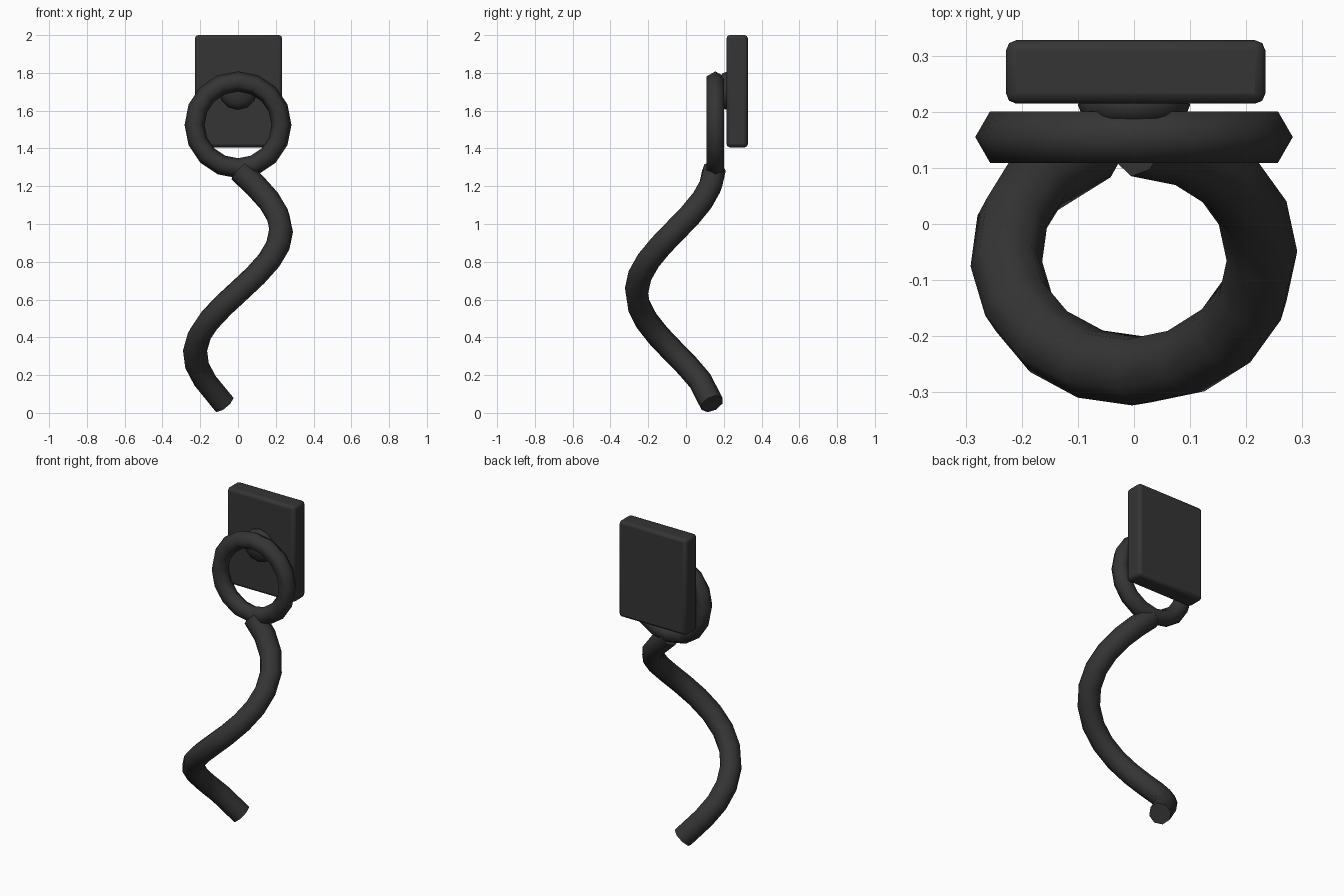
import bpy
from math import sin, cos, radians, pi

old = bpy.data.objects.get("Cube")
if old:
    bpy.data.objects.remove(old)

# Single dark grey material
black = bpy.data.materials.new("charcoal")
black.use_nodes = True
black.diffuse_color = (0.035, 0.035, 0.035, 1)
black.node_tree.nodes["Principled BSDF"].inputs["Base Color"].default_value = black.diffuse_color


def finish(name, angle):
    """Name the active part, colour it and smooth edges below the angle."""
    ob = bpy.context.object
    ob.name = name
    ob.data.materials.clear()
    ob.data.materials.append(black)
    bpy.ops.object.transform_apply(location=False, rotation=True, scale=True)
    bpy.ops.object.shade_smooth_by_angle(angle=radians(angle))
    return ob


# Back plate with softened edges
bpy.ops.mesh.primitive_cube_add(size=1, location=(0.003, 0.271, 1.703))
bpy.context.object.scale = (0.462, 0.113, 0.595)
plate = finish("back_plate", 40)
bevel = plate.modifiers.new("soft_edges", "BEVEL")
bevel.width = 0.018
bevel.segments = 2

# Flattened stud joining the plate to the ring
bpy.ops.mesh.primitive_uv_sphere_add(segments=12, ring_count=8, radius=1,
                                     location=(0, 0.212, 1.705), rotation=(pi / 2, 0, 0))
bpy.context.object.scale = (0.1, 0.1, 0.05)
finish("stud", 70)

# Hanging ring
bpy.ops.mesh.primitive_torus_add(major_segments=16, minor_segments=6, major_radius=0.23,
                                 minor_radius=0.053, location=(0, 0.155, 1.525),
                                 rotation=(pi / 2, 0, 0))
finish("ring", 80)

# Coiled cord: almost one turn of a slightly oval helix, with a straight tip
path = []
for i in range(15):
    t = radians(2 + 22 * i)
    path.append((0.228 * sin(t), -0.057 + 0.205 * cos(t), 1.29 - 1.3 * t / (2 * pi)))
path.append((-0.075, 0.138, 0.048))

curve = bpy.data.curves.new("cord_path", "CURVE")
curve.dimensions = "3D"
curve.bevel_depth = 0.064
curve.bevel_resolution = 2
curve.use_fill_caps = True
spline = curve.splines.new("POLY")
spline.points.add(len(path) - 1)
for point, co in zip(spline.points, path):
    point.co = (*co, 1)
cord = bpy.data.objects.new("cord", curve)
bpy.context.collection.objects.link(cord)
bpy.ops.object.select_all(action="DESELECT")
cord.select_set(True)
bpy.context.view_layer.objects.active = cord
bpy.ops.object.convert(target="MESH")
finish("cord", 60)
